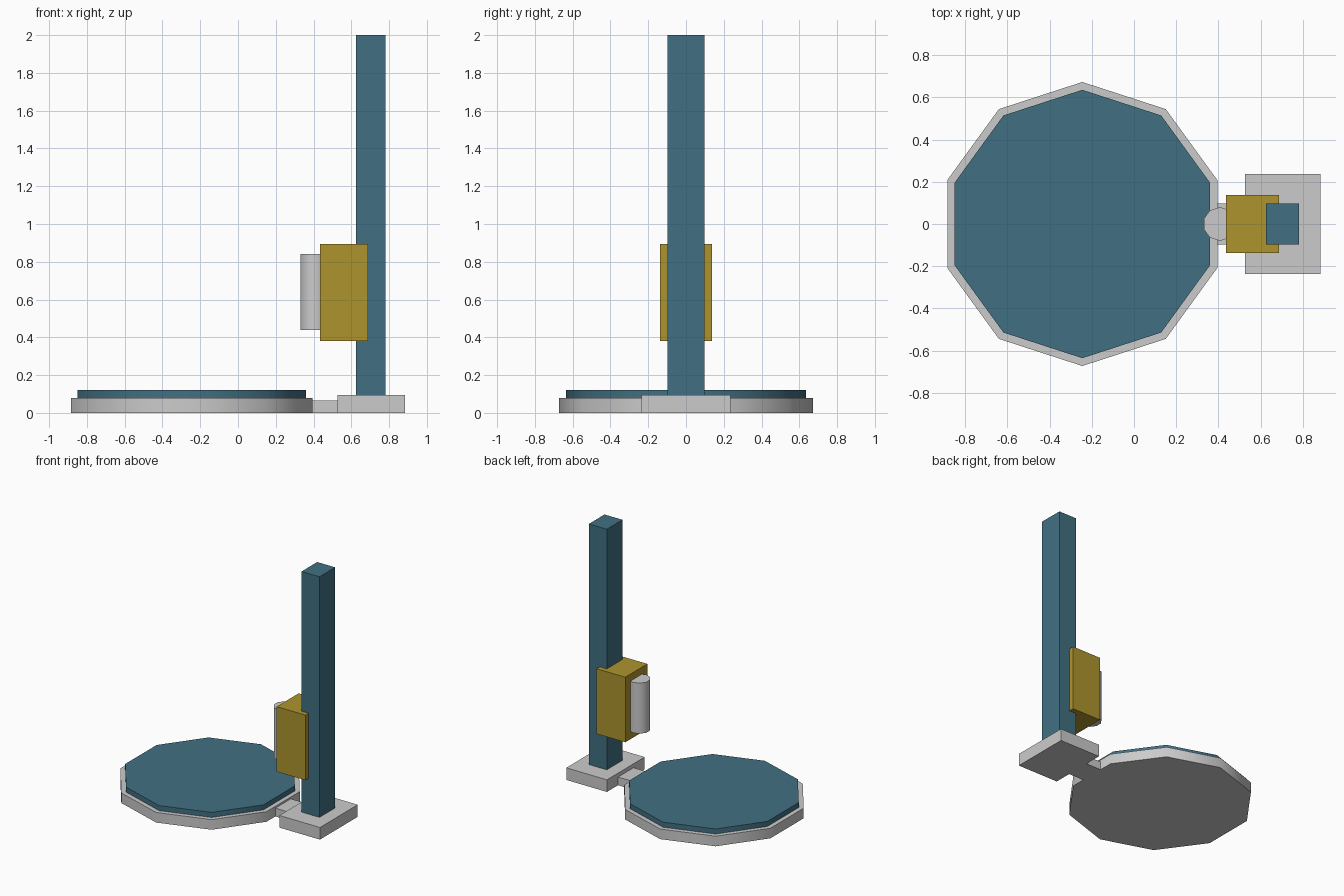
import bpy
import bmesh
from math import radians
from mathutils import Vector

if "Cube" in bpy.data.objects:
    bpy.data.objects.remove(bpy.data.objects["Cube"])


def material(name, rgb):
    mat = bpy.data.materials.new(name)
    mat.diffuse_color = (*rgb, 1)
    mat.use_nodes = True
    mat.node_tree.nodes["Principled BSDF"].inputs["Base Color"].default_value = mat.diffuse_color
    return mat


def finish(bm, name, mat):
    mesh = bpy.data.meshes.new(name)
    bm.to_mesh(mesh)
    bm.free()
    if mat:
        mesh.materials.append(mat)
    obj = bpy.data.objects.new(name, mesh)
    bpy.context.collection.objects.link(obj)
    return obj


def box(name, x, y_half, z, mat=None):
    bm = bmesh.new()
    bmesh.ops.create_cube(bm, size=1)
    bmesh.ops.scale(bm, vec=(x[1] - x[0], 2 * y_half, z[1] - z[0]), verts=bm.verts)
    bmesh.ops.translate(bm, vec=Vector((sum(x) / 2, 0, sum(z) / 2)), verts=bm.verts)
    return finish(bm, name, mat)


def decagon(name, x, radius, z, mat=None):
    # ten-sided prism with a corner towards +y and smooth sides
    bm = bmesh.new()
    bmesh.ops.create_cone(bm, cap_ends=True, segments=10, radius1=radius,
                          radius2=radius, depth=z[1] - z[0])
    bmesh.ops.translate(bm, vec=Vector((x, 0, sum(z) / 2)), verts=bm.verts)
    obj = finish(bm, name, mat)
    bpy.ops.object.select_all(action='DESELECT')
    obj.select_set(True)
    bpy.context.view_layer.objects.active = obj
    bpy.ops.object.shade_smooth_by_angle(angle=radians(45))
    return obj


teal = material("teal", (0.053, 0.162, 0.223))
yellow = material("yellow", (0.42, 0.296, 0.027))

# Turntable
decagon("turntable_base", -0.245, 0.673, (0, 0.08))
decagon("turntable_plate", -0.245, 0.636, (0.08, 0.12), teal)

# Foot of the mast and its link to the turntable
box("connector", (0.37, 0.54), 0.097, (0, 0.065))
box("mast_foot", (0.527, 0.883), 0.236, (0, 0.096))

# Mast with sliding carriage and roll
box("mast", (0.625, 0.782), 0.098, (0.096, 2.0), teal)
box("carriage", (0.435, 0.687), 0.138, (0.38, 0.895), yellow)
decagon("film_roll", 0.407, 0.08, (0.44, 0.84))
